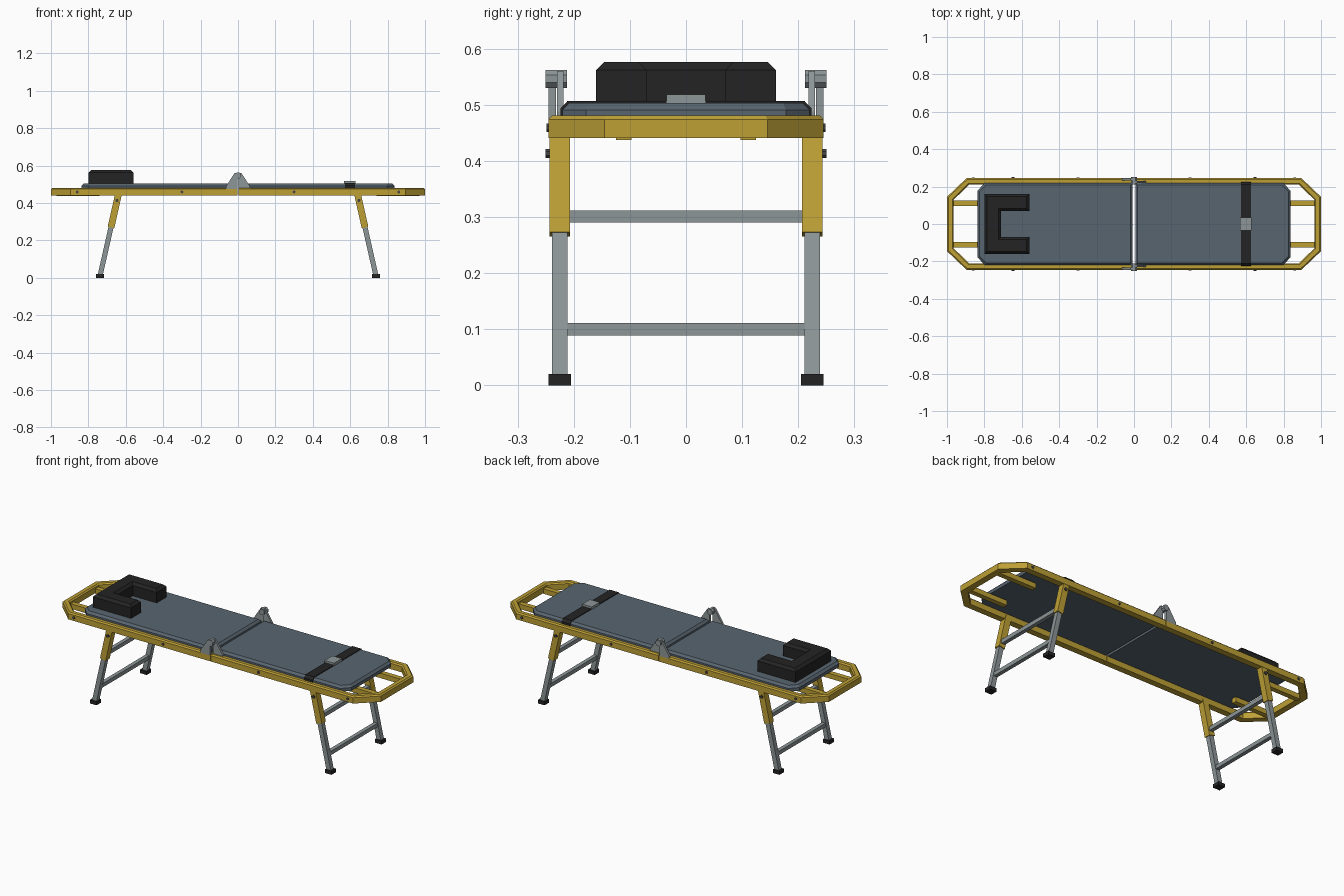
import bpy, bmesh, math
from mathutils import Matrix, Vector

if "Cube" in bpy.data.objects:
    bpy.data.objects.remove(bpy.data.objects["Cube"])


def material(name, rgb):
    m = bpy.data.materials.new(name)
    m.diffuse_color = (*rgb, 1)
    m.use_nodes = True
    m.node_tree.nodes["Principled BSDF"].inputs["Base Color"].default_value = m.diffuse_color
    return m


GOLD = material("gold_frame_paint", (0.515, 0.352, 0.036))
PAD = material("slate_padding", (0.098, 0.130, 0.160))
METAL = material("grey_metal", (0.270, 0.305, 0.312))
BLACK = material("black_rubber", (0.017, 0.017, 0.017))
DARK = material("dark_bolt_steel", (0.06, 0.06, 0.06))


def finish(bm, name, mat):
    bmesh.ops.recalc_face_normals(bm, faces=bm.faces)
    me = bpy.data.meshes.new(name)
    bm.to_mesh(me)
    bm.free()
    me.materials.append(mat)
    ob = bpy.data.objects.new(name, me)
    bpy.context.collection.objects.link(ob)
    return ob


def prism(name, pts, lo, hi, mat, chamfer=0, axis="z", skip_x=0):
    """Extrude a flat outline from lo to hi along z, y or x; optionally chamfer the hi rim."""
    place = {"z": lambda a, b, h: (a, b, h),
             "y": lambda a, b, h: (a, h, b),
             "x": lambda a, b, h: (h, a, b)}[axis]
    bm = bmesh.new()
    bottom = [bm.verts.new(place(a, b, lo)) for a, b in pts]
    top = [bm.verts.new(place(a, b, hi)) for a, b in pts]
    n = len(pts)
    bm.faces.new(bottom)
    cap = bm.faces.new(top)
    for i in range(n):
        j = (i + 1) % n
        bm.faces.new((bottom[i], bottom[j], top[j], top[i]))
    bmesh.ops.recalc_face_normals(bm, faces=bm.faces)
    if chamfer:
        rim = [e for e in cap.edges if not all(abs(v.co.x) < skip_x for v in e.verts)]
        bmesh.ops.bevel(bm, geom=rim, offset=chamfer, segments=1, affect='EDGES')
    return finish(bm, name, mat)


def beam(name, p0, p1, wx, wy, mat):
    """Rectangular bar between two points lying in an xz plane."""
    p0, p1 = Vector(p0), Vector(p1)
    d = p1 - p0
    bm = bmesh.new()
    bmesh.ops.create_cube(bm, size=1, matrix=Matrix.Translation((p0 + p1) / 2)
                          @ Matrix.Rotation(math.atan2(d.x, d.z), 4, 'Y')
                          @ Matrix.Diagonal((wx, wy, d.length, 1)))
    return finish(bm, name, mat)


def box(name, c, s, mat):
    h = Vector((0, 0, s[2] / 2))
    return beam(name, Vector(c) - h, Vector(c) + h, s[0], s[1], mat)


def pin(name, c, r, length, mat, sides=8):
    """Low-poly cylinder along y."""
    bm = bmesh.new()
    bmesh.ops.create_cone(bm, cap_ends=True, segments=sides, radius1=r, radius2=r, depth=length,
                          matrix=Matrix.Translation(c) @ Matrix.Rotation(math.pi / 2, 4, 'X')
                          @ Matrix.Rotation(math.pi / sides, 4, 'Z'))
    return finish(bm, name, mat)


def leg_x(z):
    return 0.74 - 0.226 * z


for sx, end in ((-1, "head"), (1, "foot")):
    # half of the folding frame
    half = [(0.002, 0.245), (0.895, 0.245), (1.0, 0.145)]
    inner = [(0.964, 0.13), (0.882, 0.21), (0.002, 0.21)]
    side = half + [(x, -y) for x, y in reversed(half)]
    side += [(x, -y) for x, y in reversed(inner)] + inner
    prism(end + "_frame", [(sx * x, y) for x, y in side], 0.441, 0.481, GOLD, 0.007, skip_x=0.01)

    # padded deck half with cut outer corners
    deck = [(0.007, 0.22), (0.797, 0.22), (0.837, 0.178)]
    deck += [(x, -y) for x, y in reversed(deck)]
    prism(end + "_pad", [(sx * x, y) for x, y in deck], 0.473, 0.503, PAD, 0.012)

    # crossbars between the legs
    for z in (0.10, 0.301):
        box(end + "_leg_crossbar", (sx * leg_x(z), 0, z), (0.022, 0.43, 0.022), METAL)

    for sy in (-1, 1):
        y = sy * 0.225
        # telescopic leg, sleeve and rubber foot
        beam(end + "_leg_sleeve", (sx * leg_x(0.269), y, 0.269),
             (sx * leg_x(0.458), y, 0.458), 0.036, 0.036, GOLD)
        beam(end + "_leg", (sx * leg_x(0.01), y, 0.01),
             (sx * leg_x(0.30), y, 0.30), 0.027, 0.027, METAL)
        box(end + "_leg_foot", (sx * 0.738, y, 0.01), (0.042, 0.04, 0.02), BLACK)

        # end support bar
        box(end + "_support_bar", (sx * 0.855, sy * 0.111, 0.451), (0.23, 0.028, 0.028), GOLD)

        # bolts on the leg pivot and along the rail
        pin(end + "_leg_bolt", (sx * leg_x(0.413), sy * 0.244, 0.413), 0.009, 0.012, DARK)
        for x in (0.3, 0.86):
            pin(end + "_rail_bolt", (sx * x, sy * 0.2445, 0.459), 0.008, 0.008, DARK)

        # hinge lug: the head side lug lies outside the foot side lug
        lug = [(0.065, 0.472), (0.065, 0.488), (0.018, 0.56), (0.004, 0.56), (0.004, 0.472)]
        y0, y1 = (0.232, 0.245) if sx < 0 else (0.218, 0.230)
        prism(end + "_hinge_lug", [(sx * x, z) for x, z in lug], sy * y0, sy * y1, METAL, axis="y")

# hinge pivot barrels
for sy in (-1, 1):
    pin("hinge_barrel", (0, sy * 0.231, 0.546), 0.0175, 0.038, METAL)

# U-shaped head block
prism("head_block", [(-0.80, -0.16), (-0.56, -0.16), (-0.56, -0.07), (-0.71, -0.07),
                     (-0.71, 0.07), (-0.56, 0.07), (-0.56, 0.16), (-0.80, 0.16)],
      0.50, 0.576, BLACK, 0.014)

# strap wrapped over the pad, with buckle
prism("strap", [(-0.224, 0.48), (-0.224, 0.493), (-0.211, 0.507), (0.211, 0.507),
                (0.224, 0.493), (0.224, 0.48)], 0.571, 0.626, BLACK, axis="x")
box("strap_buckle", (0.598, 0, 0.510), (0.06, 0.07, 0.017), METAL)
